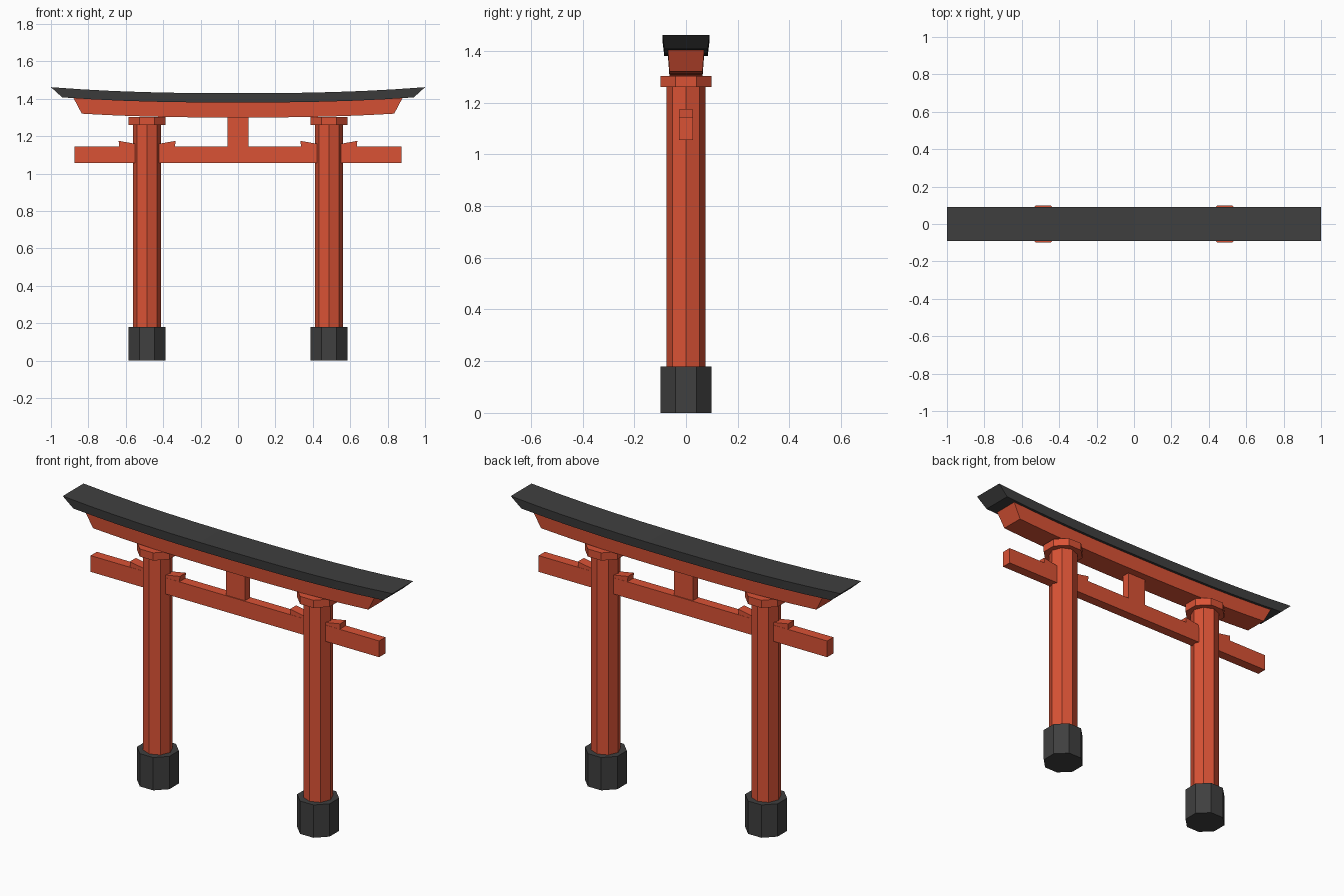
import bpy, bmesh, math

if "Cube" in bpy.data.objects:
    bpy.data.objects.remove(bpy.data.objects["Cube"])


def material(name, color):
    m = bpy.data.materials.new(name)
    m.diffuse_color = color
    m.use_nodes = True
    m.node_tree.nodes["Principled BSDF"].inputs["Base Color"].default_value = m.diffuse_color
    return m


RED = material("vermilion", (0.70, 0.085, 0.036, 1))
DARK = material("charcoal", (0.05, 0.05, 0.05, 1))


def finish(bm, name, mat):
    bmesh.ops.recalc_face_normals(bm, faces=bm.faces[:])
    mesh = bpy.data.meshes.new(name)
    bm.to_mesh(mesh)
    bm.free()
    mesh.materials.append(mat)
    obj = bpy.data.objects.new(name, mesh)
    bpy.context.collection.objects.link(obj)
    return obj


def octagon(name, x, radius, z0, z1, mat, turn=0.0):
    bm = bmesh.new()
    bmesh.ops.create_cone(bm, cap_ends=True, segments=8, radius1=radius,
                          radius2=radius, depth=z1 - z0)
    obj = finish(bm, name, mat)
    obj.location = (x, 0, (z0 + z1) / 2)
    obj.rotation_euler.z = turn
    return obj


def extrude_profile(name, points, half_y, mat):
    """Extrude an x-z outline symmetrically along y."""
    bm = bmesh.new()
    face = bm.faces.new([bm.verts.new((x, -half_y, z)) for x, z in points])
    ext = bmesh.ops.extrude_face_region(bm, geom=[face])
    verts = [v for v in ext["geom"] if isinstance(v, bmesh.types.BMVert)]
    bmesh.ops.translate(bm, verts=verts, vec=(0, 2 * half_y, 0))
    return finish(bm, name, mat)


def block(name, half_x, half_y, z0, z1, mat):
    return extrude_profile(name, [(-half_x, z0), (half_x, z0), (half_x, z1), (-half_x, z1)],
                           half_y, mat)


def curved_beam(name, bottom, top, mat, segments=12):
    """Upswept beam; bottom and top are (half length, half depth, mid height)."""
    bm = bmesh.new()
    rings = []
    for i in range(segments + 1):
        t = 2 * i / segments - 1
        ring = []
        for (hx, hy, z), side in ((bottom, -1), (bottom, 1), (top, 1), (top, -1)):
            x = t * hx
            ring.append(bm.verts.new((x, side * hy, z + 0.032 * abs(x) ** 2.5)))
        rings.append(ring)
    for a, b in zip(rings, rings[1:]):
        for k in range(4):
            n = (k + 1) % 4
            bm.faces.new((a[k], a[n], b[n], b[k]))
    bm.faces.new(rings[0])
    bm.faces.new(rings[-1])
    return finish(bm, name, mat)


# Pillars with footings, collars and wedges
FLAT = math.pi / 8
for side, label in ((-1, "left"), (1, "right")):
    px = side * 0.486
    octagon(f"{label}_footing", px, 0.1065, 0, 0.18, DARK, FLAT)
    octagon(f"{label}_pillar", px, 0.075, 0.17, 1.27, RED)
    octagon(f"{label}_collar", px, 0.1065, 1.26, 1.302, RED, FLAT)
    for d, where in ((-1, "a"), (1, "b")):
        extrude_profile(f"{label}_wedge_{where}",
                        [(px + d * u, z) for u, z in
                         ((0.05, 1.13), (0.148, 1.13), (0.152, 1.175), (0.05, 1.157))],
                        0.026, RED)

# Tie beam and centre strut
block("tie_beam", 0.875, 0.027, 1.056, 1.145, RED)
block("centre_strut", 0.057, 0.022, 1.14, 1.31, RED)

# Upswept lintel and its dark cap
curved_beam("lintel", (0.835, 0.064, 1.30), (0.88, 0.07, 1.382), RED)
curved_beam("roof_cap", (0.94, 0.084, 1.38), (1.0, 0.09, 1.43), DARK)
